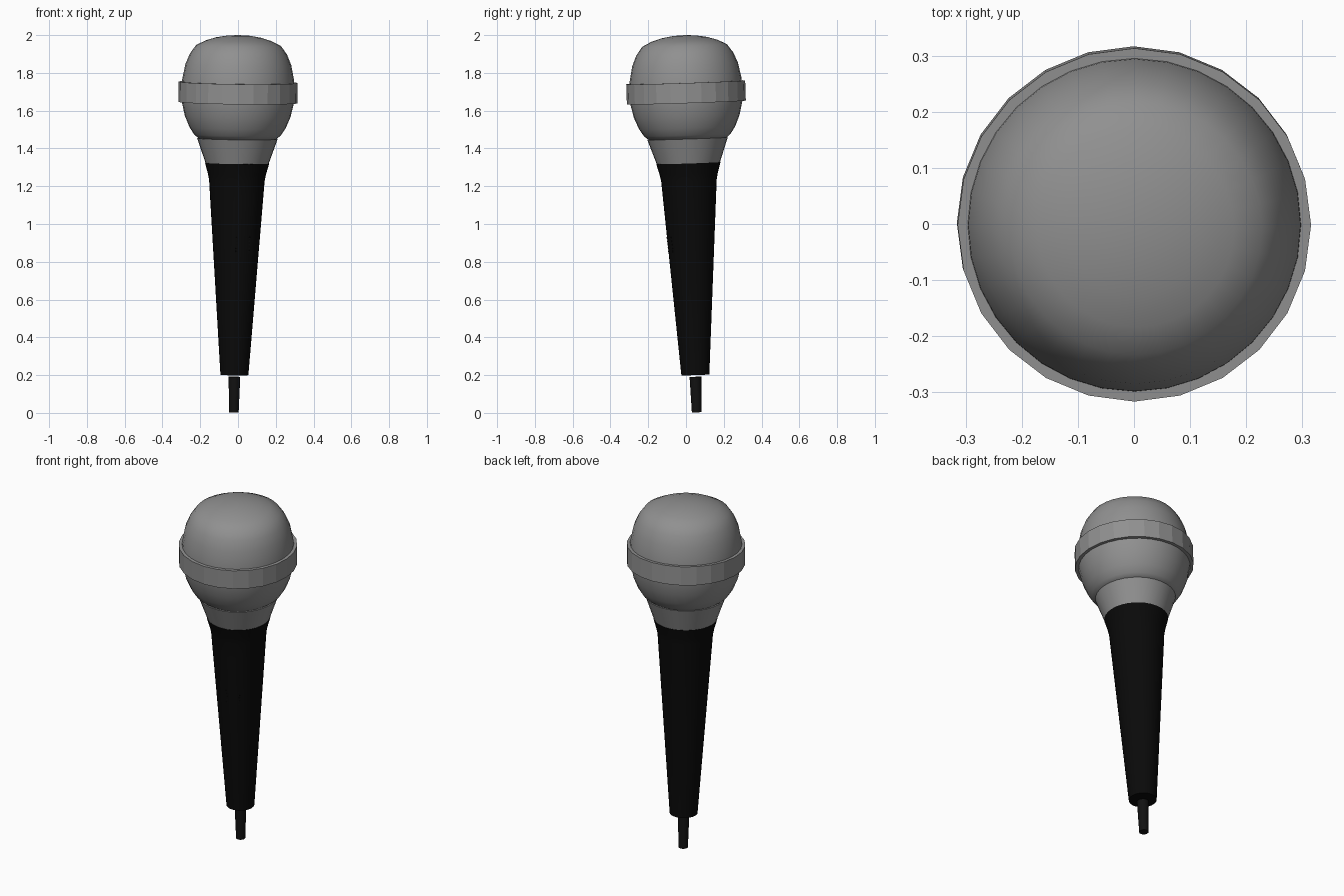
import bpy, bmesh, math
from mathutils import Matrix, Vector

cube = bpy.data.objects.get("Cube")
if cube:
    bpy.data.objects.remove(cube, do_unlink=True)


def material(name, value):
    m = bpy.data.materials.new(name)
    m.use_nodes = True
    colour = (value, value, value, 1)
    m.diffuse_color = colour
    m.node_tree.nodes["Principled BSDF"].inputs["Base Color"].default_value = colour
    return m


GREY = material("head grey", 0.28)
SILVER = material("panel silver", 0.45)
BLACK = material("handle black", 0.003)
CABLE = material("cable black", 0.006)

# The whole microphone leans a little about the middle of its head
pivot = Matrix.Translation((0, 0, 1.7))
lean = Vector((0, 0, 1)).rotation_difference(Vector((0.0127, -0.033, 1)))
TILT = pivot @ lean.to_matrix().to_4x4() @ pivot.inverted()


def finish(name, bm, mat):
    bmesh.ops.recalc_face_normals(bm, faces=bm.faces)
    mesh = bpy.data.meshes.new(name)
    bm.to_mesh(mesh)
    bm.free()
    mesh.materials.append(mat)
    ob = bpy.data.objects.new(name, mesh)
    bpy.context.collection.objects.link(ob)
    return ob


def lathe(name, profile, mat, sides=32):
    """Revolve (radius, height) points around z."""
    bm = bmesh.new()
    verts = [bm.verts.new((r, 0, z)) for r, z in profile]
    edges = [bm.edges.new(pair) for pair in zip(verts, verts[1:])]
    bmesh.ops.spin(bm, geom=verts + edges, cent=(0, 0, 0), axis=(0, 0, 1),
                   angle=math.tau, steps=sides)
    bmesh.ops.remove_doubles(bm, verts=bm.verts, dist=0.0005)
    return finish(name, bm, mat)


def smooth(ob, degrees=35):
    bpy.ops.object.select_all(action="DESELECT")
    ob.select_set(True)
    bpy.context.view_layer.objects.active = ob
    bpy.ops.object.shade_smooth_by_angle(angle=math.radians(degrees))


# Frame of the recessed switch panel: u across, v up the handle, w outward
turn = math.radians(18)
normal = Vector((math.sin(turn), -math.cos(turn), 0))
u = Vector((math.cos(turn), math.sin(turn), 0))
v = (normal * 0.073 + Vector((0, 0, 1))).normalized()
w = u.cross(v)
PANEL = Matrix((u, v, w)).transposed().to_4x4()
PANEL.translation = normal * 0.0905 + Vector((0, 0, 0.93))


def panel_box(name, size, centre, mat):
    bm = bmesh.new()
    bmesh.ops.create_cube(bm, size=1)
    bm.transform(PANEL @ Matrix.Translation(centre) @ Matrix.Diagonal((*size, 1)))
    return finish(name, bm, mat)


parts = []

# Rounded head, its band and the collar beneath
head = lathe("head", [(0, 1.45), (0.205, 1.45), (0.23, 1.472), (0.255, 1.51),
                      (0.28, 1.57), (0.296, 1.64), (0.3, 1.7), (0.296, 1.765),
                      (0.28, 1.845), (0.257, 1.9), (0.225, 1.945), (0.175, 1.97),
                      (0.12, 1.987), (0.06, 1.997), (0, 2.0)], GREY)
smooth(head, 60)
band = lathe("head_band", [(0.29, 1.643), (0.315, 1.643), (0.315, 1.75),
                           (0.29, 1.75), (0.29, 1.643)], GREY, 24)
collar = lathe("collar", [(0, 1.32), (0.167, 1.32), (0.213, 1.452), (0, 1.452)], GREY)
smooth(collar)
parts += [head, band, collar]

# Tapered handle with a flat recess cut into its front
handle = lathe("handle", [(0, 0.2), (0.074, 0.2), (0.147, 1.23), (0.154, 1.265),
                          (0.17, 1.322), (0, 1.322)], BLACK)
cutter = panel_box("recess_cutter", (0.11, 0.42, 0.1), (0, 0, 0.05), BLACK)
cutter.hide_render = True
cut = handle.modifiers.new("recess", "BOOLEAN")
cut.operation = "DIFFERENCE"
cut.solver = "EXACT"
cut.object = cutter
smooth(handle)
bpy.ops.object.modifier_apply(modifier=cut.name)
bpy.data.objects.remove(cutter, do_unlink=True)
smooth(handle)
parts.append(handle)

# Switch panel, slot and ridged slider
parts.append(panel_box("switch_panel", (0.109, 0.419, 0.006), (0, 0, 0.001), SILVER))
parts.append(panel_box("switch_slot", (0.07, 0.145, 0.008), (0, -0.005, 0.003), BLACK))
parts.append(panel_box("switch_slider", (0.078, 0.085, 0.02), (0, -0.034, 0.01), BLACK))
for i in range(5):
    parts.append(panel_box(f"slider_ridge_{i + 1}", (0.078, 0.008, 0.012),
                           (0, -0.07 + i * 0.018, 0.025), BLACK))

# Cable sleeve below the handle
cable = lathe("cable_sleeve", [(0, 0.002), (0.025, 0.002), (0.031, 0.19), (0, 0.19)],
              CABLE, 16)
smooth(cable)
parts.append(cable)

for ob in parts:
    ob.matrix_world = TILT
